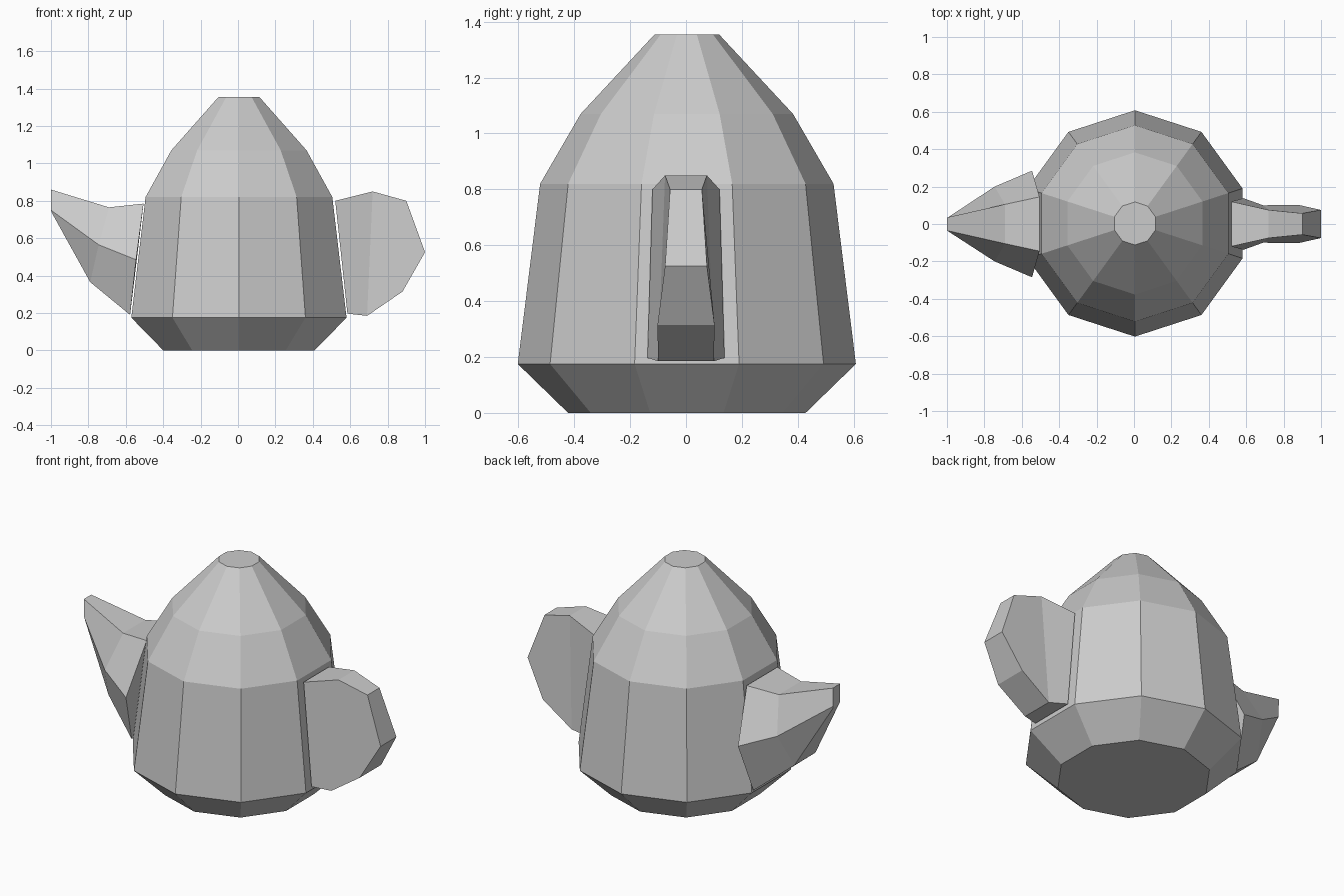
import bpy
from math import sin, cos, radians

cube = bpy.data.objects.get("Cube")
if cube:
    bpy.data.objects.remove(cube, do_unlink=True)

# One plain grey for the whole pot
grey = bpy.data.materials.new("light_grey")
grey.use_nodes = True
colour = (0.6, 0.6, 0.6, 1)
grey.diffuse_color = colour
grey.node_tree.nodes["Principled BSDF"].inputs["Base Color"].default_value = colour


def loft(name, rings):
    """Closed flat-shaded solid through a list of matching rings."""
    n = len(rings[0])
    verts = [p for ring in rings for p in ring]
    faces = [tuple(range(n))[::-1],
             tuple(range(len(verts) - n, len(verts)))]
    for r in range(len(rings) - 1):
        for i in range(n):
            j = (i + 1) % n
            a, b = r * n, (r + 1) * n
            faces.append((a + i, a + j, b + j, b + i))
    return make(name, verts, faces)


def make(name, verts, faces):
    mesh = bpy.data.meshes.new(name)
    mesh.from_pydata(verts, [], faces)
    mesh.materials.append(grey)
    obj = bpy.data.objects.new(name, mesh)
    bpy.context.collection.objects.link(obj)
    # Consistent outward normals
    bpy.context.view_layer.objects.active = obj
    obj.select_set(True)
    bpy.ops.object.mode_set(mode='EDIT')
    bpy.ops.mesh.select_all(action='SELECT')
    bpy.ops.mesh.normals_make_consistent(inside=False)
    bpy.ops.object.mode_set(mode='OBJECT')
    obj.select_set(False)
    return obj


# Body: ten-sided turned profile of (radius, height)
profile = [(0.425, 0), (0.605, 0.175), (0.525, 0.82), (0.38, 1.07), (0.115, 1.355)]
angles = [radians(18 + 36 * k) for k in range(10)]
loft("pot_body", [[(0.005 + r * cos(a), 0.003 + r * sin(a), z) for a in angles]
                  for r, z in profile])

# Spout: mirrored six-sided sections of (x, half width, z), pot to tip
sections = [
    [(-0.505, 0.145, 0.785), (-0.545, 0.285, 0.485), (-0.577, 0.185, 0.19)],
    [(-0.69, 0.105, 0.765), (-0.745, 0.2, 0.565), (-0.79, 0.1, 0.365)],
    [(-1, 0.035, 0.86), (-1, 0.032, 0.75), (-0.995, 0.025, 0.735)],
]
loft("spout", [[(x, y, z) for x, y, z in s] + [(x, -y, z) for x, y, z in reversed(s)]
               for s in sections])

# Handle: solid slab with a faceted outline of (x, half width, z)
outline = [(0.52, 0.12, 0.8), (0.72, 0.075, 0.85), (0.9, 0.057, 0.8), (1, 0.075, 0.525),
           (0.88, 0.102, 0.315), (0.69, 0.1, 0.185), (0.585, 0.138, 0.197)]
n = len(outline)
verts = [(x, s * y, z) for s in (1, -1) for x, y, z in outline]
faces = [(i, (i + 1) % n, n + (i + 1) % n, n + i) for i in range(n)]
for o in (0, n):
    # Sides split at the upright crease
    faces += [(o, o + 1, o + 5, o + 6), (o + 1, o + 2, o + 3, o + 4, o + 5)]
make("handle", verts, faces)
